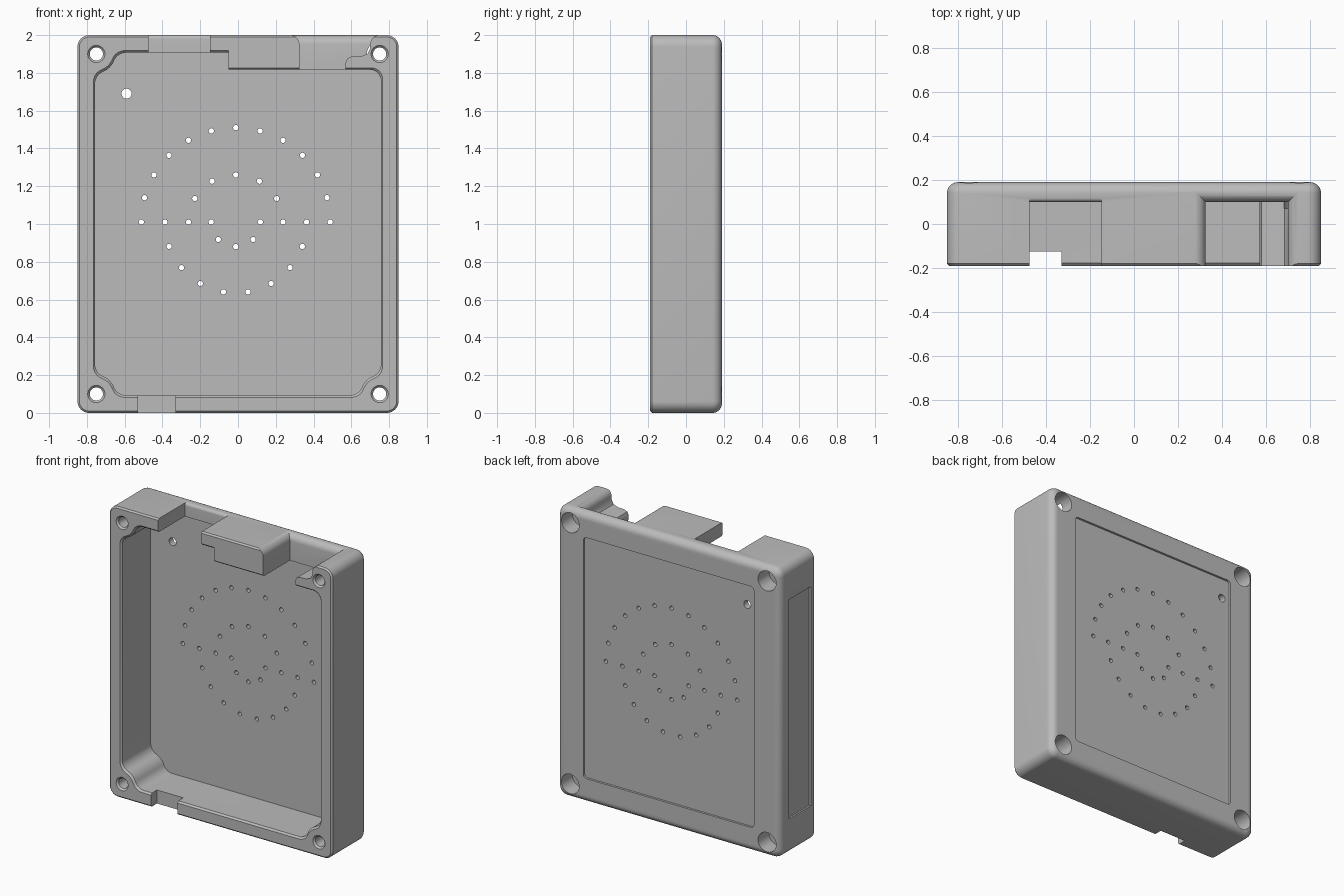
import bpy, bmesh
from math import sin, cos, pi, sqrt, atan2, radians

cube = bpy.data.objects.get("Cube")
if cube:
    bpy.data.objects.remove(cube, do_unlink=True)


def loft(bm, rings):
    """Skin a closed solid through loops of equal point count."""
    loops = [[bm.verts.new(p) for p in ring] for ring in rings]
    n = len(loops[0])
    for a, b in zip(loops, loops[1:]):
        for i in range(n):
            bm.faces.new((a[i], a[(i + 1) % n], b[(i + 1) % n], b[i]))
    bm.faces.new(loops[0])
    bm.faces.new(loops[-1][::-1])


def finish(name, bm):
    bmesh.ops.recalc_face_normals(bm, faces=bm.faces)
    mesh = bpy.data.meshes.new(name)
    bm.to_mesh(mesh)
    bm.free()
    ob = bpy.data.objects.new(name, mesh)
    bpy.context.collection.objects.link(ob)
    return ob


def solid(name, rings):
    bm = bmesh.new()
    loft(bm, rings)
    return finish(name, bm)


def at_y(points, y, scale=1.0):
    return [(x * scale, y, 1 + (z - 1) * scale) for x, z in points]


def prism(name, points, y0, y1):
    return solid(name, [at_y(points, y0), at_y(points, y1)])


def rect(x0, x1, z0, z1):
    return [(x0, z0), (x1, z0), (x1, z1), (x0, z1)]


def arc(cx, cz, r, a0, a1, steps=8):
    return [(cx + r * cos(a0 + (a1 - a0) * i / steps),
             cz + r * sin(a0 + (a1 - a0) * i / steps)) for i in range(steps + 1)]


def round_rect(x0, x1, z0, z1, r):
    corners = [(x0 + r, z0 + r, 2), (x1 - r, z0 + r, 3),
               (x1 - r, z1 - r, 4), (x0 + r, z1 - r, 5)]
    return [p for cx, cz, q in corners
            for p in arc(cx, cz, r, q * pi / 2, (q + 1) * pi / 2)]


def boss_corner(sx, sz):
    """Cavity corner flowing around a screw boss, side wall to end wall."""
    boss, fillet, wall = 0.1, 0.07, -0.007
    near = wall + fillet
    far = sqrt((boss + fillet) ** 2 - near ** 2)
    a = atan2(far, near)
    b = pi / 2 - a
    pts = arc(near, far, fillet, pi, pi + a)
    pts += arc(0, 0, boss, a, b)[1:-1]
    pts += arc(far, near, fillet, pi + b, 1.5 * pi)
    return [(sx * (0.75 - u), 1 + sz * (0.9 - v)) for u, v in pts]


# Outer shell: small front chamfer, large rounded back edge
W, D, R = 0.85, 0.19, 0.05
sections = [(-D, 0.01), (-D + 0.01, 0)]
sections += [(D - R + R * sin(t * pi / 16), R - R * cos(t * pi / 16)) for t in range(9)]
case = solid("enclosure_shell", [
    at_y(round_rect(-W + i, W - i, i, 2 - i, 0.062 - i), y) for y, i in sections])

cutters = []

# Main cavity with a chamfered rim
cavity = boss_corner(-1, -1) + boss_corner(1, -1)[::-1]
cavity += arc(0.697, 1.757, 0.06, 0, pi / 2)
cavity += [(-0.05, 1.817), (-0.05, 1.907)] + boss_corner(-1, 1)[::-1]
cutters.append(solid("cavity_cutter", [
    at_y(cavity, -0.25, 1.012), at_y(cavity, -D, 1.012),
    at_y(cavity, -D + 0.012), at_y(cavity, 0.13)]))

# Connector openings in the top wall, and the cable slot in the bottom wall
FLOOR = 0.1
cutters.append(prism("top_slot_cutter", rect(-0.475, -0.147, 1.85, 2.1), -0.3, FLOOR))
shelf_profile = [(0.325, 1.8), (0.57, 1.8), (0.57, 1.855), (0.58, 1.877), (0.6, 1.886),
                 (0.65, 1.888), (0.685, 1.9), (0.7, 1.93), (0.7, 1.98), (0.325, 1.98)]
cutters.append(prism("top_opening_cutter", shelf_profile, -0.3, FLOOR))
cutters.append(prism("bottom_slot_cutter", rect(-0.53, -0.33, -0.1, 0.13), -0.3, -0.125))


def flare(name, x0, x1, r, sides):
    """Rounded widening of an opening toward the top face."""
    rings = []
    for i in range(9):
        t = i * pi / 16
        d, z = r - r * cos(t), 2.0005 - r + r * sin(t)
        s = d * sides
        rings.append([(x0 - s, -0.3, z), (x1 + s, -0.3, z),
                      (x1 + s, FLOOR + d, z), (x0 - s, FLOOR + d, z)])
    rings.append([(x, y, 2.1) for x, y, z in rings[-1]])
    return solid(name, rings)


cutters.append(flare("top_slot_flare", -0.475, -0.147, 0.02, 0.0))
cutters.append(flare("top_opening_flare", 0.325, 0.7, 0.05, 1.0))

# Shallow label recesses on the back and on one side
cutters.append(prism("back_recess_cutter",
                     round_rect(-0.65, 0.65, 0.17, 1.83, 0.025), D - 0.015, 0.3))
cutters.append(prism("side_recess_cutter", rect(-0.95, -W + 0.012, 0.25, 1.76), -0.145, 0.09))


def circle(x, z, r, y, n=24):
    return [(x + r * cos(2 * pi * i / n), y, z + r * sin(2 * pi * i / n)) for i in range(n)]


# Screw holes: chamfered at the front, counterbored at the back
bm = bmesh.new()
bore = [(-0.25, 0.046), (-D, 0.046), (-D + 0.012, 0.035),
        (0.07, 0.035), (0.07, 0.068), (0.25, 0.068)]
for sx in (-1, 1):
    for sz in (-1, 1):
        loft(bm, [circle(sx * 0.75, 1 + sz * 0.9, r, y) for y, r in bore])
cutters.append(finish("screw_hole_cutter", bm))

# Sound holes: half rings above and below the centre, plus one indicator hole
spots = [(-0.59, 1.69, 0.027)]
for radius, start, stop, step in ((0.5, 0, 180, 15), (0.25, 0, 180, 30),
                                  (0.375, 180, 360, 20), (0.13, 180, 360, 45)):
    for deg in range(start, stop + 1, step):
        a = radians(deg)
        spots.append((-0.012 + radius * cos(a), 1.01 + radius * sin(a), 0.014))
bm = bmesh.new()
for x, z, r in spots:
    loft(bm, [circle(x, z, r, y, 16) for y in (0.05, 0.25)])
cutters.append(finish("sound_hole_cutter", bm))

# Cut everything out of the shell
for cutter in cutters:
    cutter.hide_render = True
    mod = case.modifiers.new(cutter.name, 'BOOLEAN')
    mod.operation = 'DIFFERENCE'
    mod.solver = 'EXACT'
    mod.object = cutter
bpy.context.view_layer.update()
graph = bpy.context.evaluated_depsgraph_get()
result = bpy.data.meshes.new_from_object(case.evaluated_get(graph))
case.modifiers.clear()
case.data = result
for cutter in cutters:
    bpy.data.objects.remove(cutter, do_unlink=True)

# Plain grey plastic
grey = bpy.data.materials.new("grey_plastic")
grey.use_nodes = True
colour = (0.5, 0.5, 0.5, 1)
grey.diffuse_color = colour
grey.node_tree.nodes["Principled BSDF"].inputs["Base Color"].default_value = colour
case.data.materials.clear()
case.data.materials.append(grey)

bpy.ops.object.select_all(action='DESELECT')
case.select_set(True)
bpy.context.view_layer.objects.active = case
bpy.ops.object.shade_smooth_by_angle(angle=radians(30))
